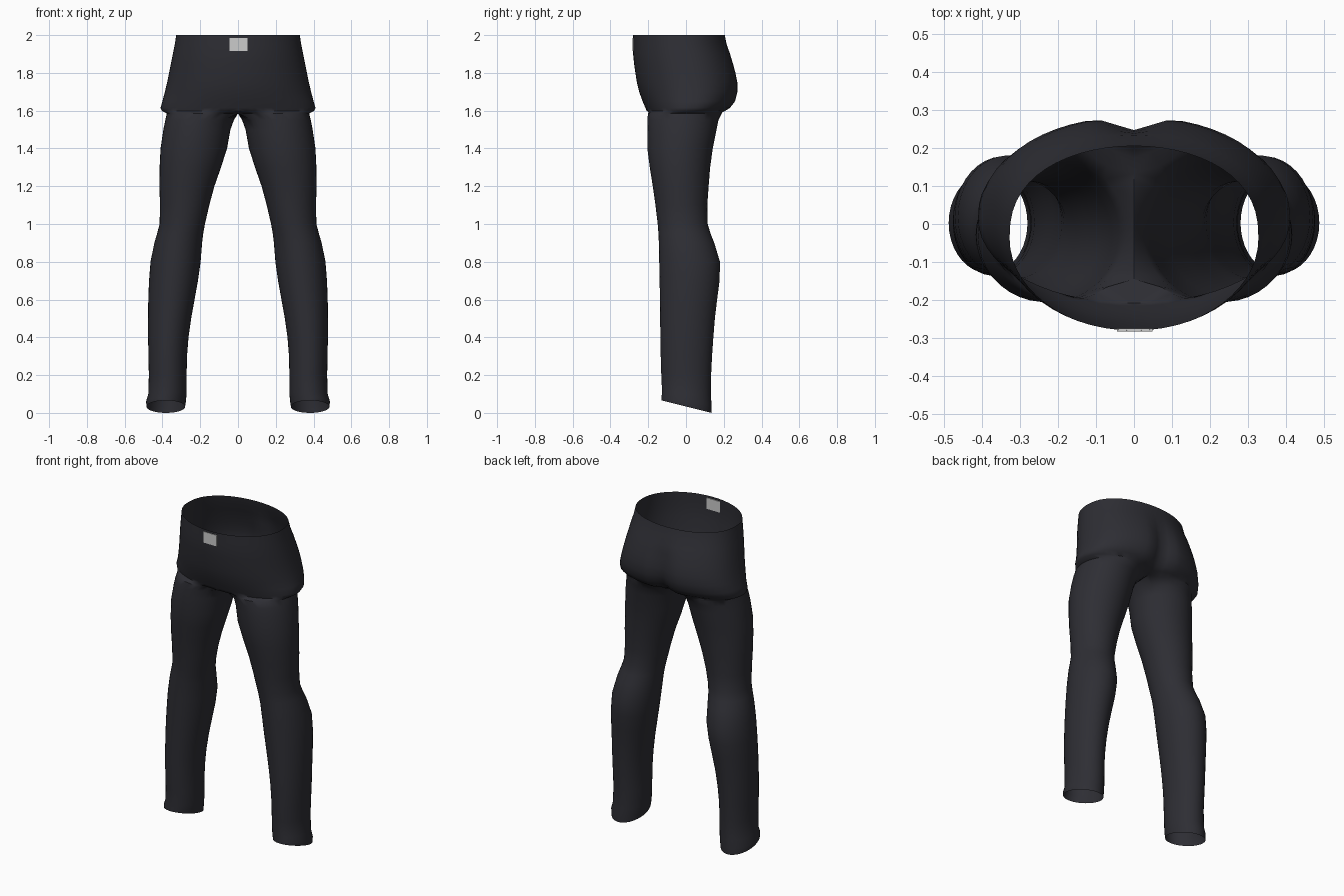
import bpy, bmesh, math

if "Cube" in bpy.data.objects:
    bpy.data.objects.remove(bpy.data.objects["Cube"])

OUT, INN = 28, 10          # segments around the outside and the inner thigh


def material(name, rgb):
    m = bpy.data.materials.new(name)
    m.diffuse_color = (*rgb, 1)
    m.use_nodes = True
    m.node_tree.nodes["Principled BSDF"].inputs["Base Color"].default_value = m.diffuse_color
    return m


cloth = material("dark_cloth", (0.027, 0.027, 0.034))
metal = material("pale_metal", (0.6, 0.6, 0.6))

# hip rings: z, half width, front y, back y, depth of the rear cleft
HIPS = [(2.0, .327, -.28, .205, 0), (1.95, .335, -.28, .218, .01),
        (1.9, .345, -.28, .24, .03), (1.85, .355, -.275, .257, .07),
        (1.8, .365, -.268, .272, .11), (1.75, .375, -.26, .282, .13),
        (1.7, .387, -.248, .283, .15), (1.65, .400, -.23, .27, .18),
        (1.615, .410, -.215, .242, .2), (1.598, .403, -.208, .215, .2)]

# leg rings: z, inner x, outer x, front y, back y, hem tilt
LEGS = [(1.585, -.01, .377, -.202, .190, 0), (1.55, .022, .385, -.204, .172, 0),
        (1.5, .04, .395, -.205, .162, 0), (1.4, .058, .41, -.205, .142, 0),
        (1.3, .09, .415, -.192, .128, 0), (1.2, .125, .416, -.176, .12, 0),
        (1.1, .152, .413, -.162, .113, 0), (1.0, .175, .415, -.150, .115, 0),
        (.95, .184, .428, -.146, .13, 0), (.9, .190, .443, -.144, .15, 0),
        (.8, .198, .463, -.142, .18, 0), (.7, .212, .471, -.14, .178, 0),
        (.6, .230, .475, -.138, .165, 0), (.5, .248, .476, -.137, .153, 0),
        (.4, .262, .476, -.136, .145, 0), (.3, .270, .474, -.134, .138, 0),
        (.2, .272, .472, -.131, .133, 0), (.1, .272, .475, -.127, .132, .012),
        (.06, .276, .487, -.13, .136, .02), (.033, .280, .484, -.13, .135, .033)]


def hip_ring(bm, z, w, front, back, cleft):
    cy, h = (front + back) / 2, (back - front) / 2
    ring = []
    for i in range(OUT + 1):
        a = math.pi * (i / OUT - .5)
        x, s = w * math.cos(a), math.sin(a)
        if s > 0:
            s = s ** .82 * (1 - cleft * math.exp(-(x / .06) ** 2))
        ring.append(bm.verts.new((0 if i in (0, OUT) else x, cy + h * s, z)))
    return ring


def leg_ring(bm, z, inner, outer, front, back, tilt, crotch):
    cx, w = (inner + outer) / 2, (outer - inner) / 2
    cy, h = (front + back) / 2, (back - front) / 2
    ring = []
    for i in range(OUT + INN):
        if i <= OUT:
            a = math.pi * (-.75 + 1.5 * i / OUT)
        else:
            a = math.pi * (.75 + .5 * (i - OUT) / INN)
        x, s = cx + w * math.cos(a), math.sin(a)
        if crotch and (i == 0 or i >= OUT):
            x = 0
        ring.append(bm.verts.new((x, cy + h * s, z - tilt * s)))
    return ring


# trousers: half of the hips flowing into one open leg, then mirrored
bm = bmesh.new()
hips = [hip_ring(bm, *r) for r in HIPS]
legs = [leg_ring(bm, *r, k == 0) for k, r in enumerate(LEGS)]
for a, b in zip(hips, hips[1:] + [legs[0]]):
    for i in range(OUT):
        bm.faces.new((a[i], b[i], b[i + 1], a[i + 1]))
for a, b in zip(legs, legs[1:]):
    n = len(a)
    for i in range(n):
        j = (i + 1) % n
        bm.faces.new((a[i], b[i], b[j], a[j]))
bmesh.ops.recalc_face_normals(bm, faces=bm.faces)
# outermost hip faces must point outward
bm.faces.ensure_lookup_table()
if bm.faces[OUT // 2].normal.x < 0:
    bmesh.ops.reverse_faces(bm, faces=bm.faces)
me = bpy.data.meshes.new("trousers")
bm.to_mesh(me)
bm.free()
trousers = bpy.data.objects.new("trousers", me)
bpy.context.collection.objects.link(trousers)
me.materials.append(cloth)
mirror = trousers.modifiers.new("mirror", 'MIRROR')
mirror.use_clip = True
mirror.merge_threshold = .002
bpy.context.view_layer.objects.active = trousers
trousers.select_set(True)
bpy.ops.object.modifier_apply(modifier="mirror")
bpy.ops.object.shade_smooth_by_angle(angle=math.radians(50))

# belt buckle: thin plate showing on both sides of the waistband
bpy.ops.mesh.primitive_cube_add(size=1, location=(.002, -.2785, 1.951))
buckle = bpy.context.object
buckle.name = "buckle"
buckle.scale = (.094, .009, .07)
bpy.ops.object.transform_apply(location=False, rotation=False, scale=True)
buckle.data.materials.append(metal)
